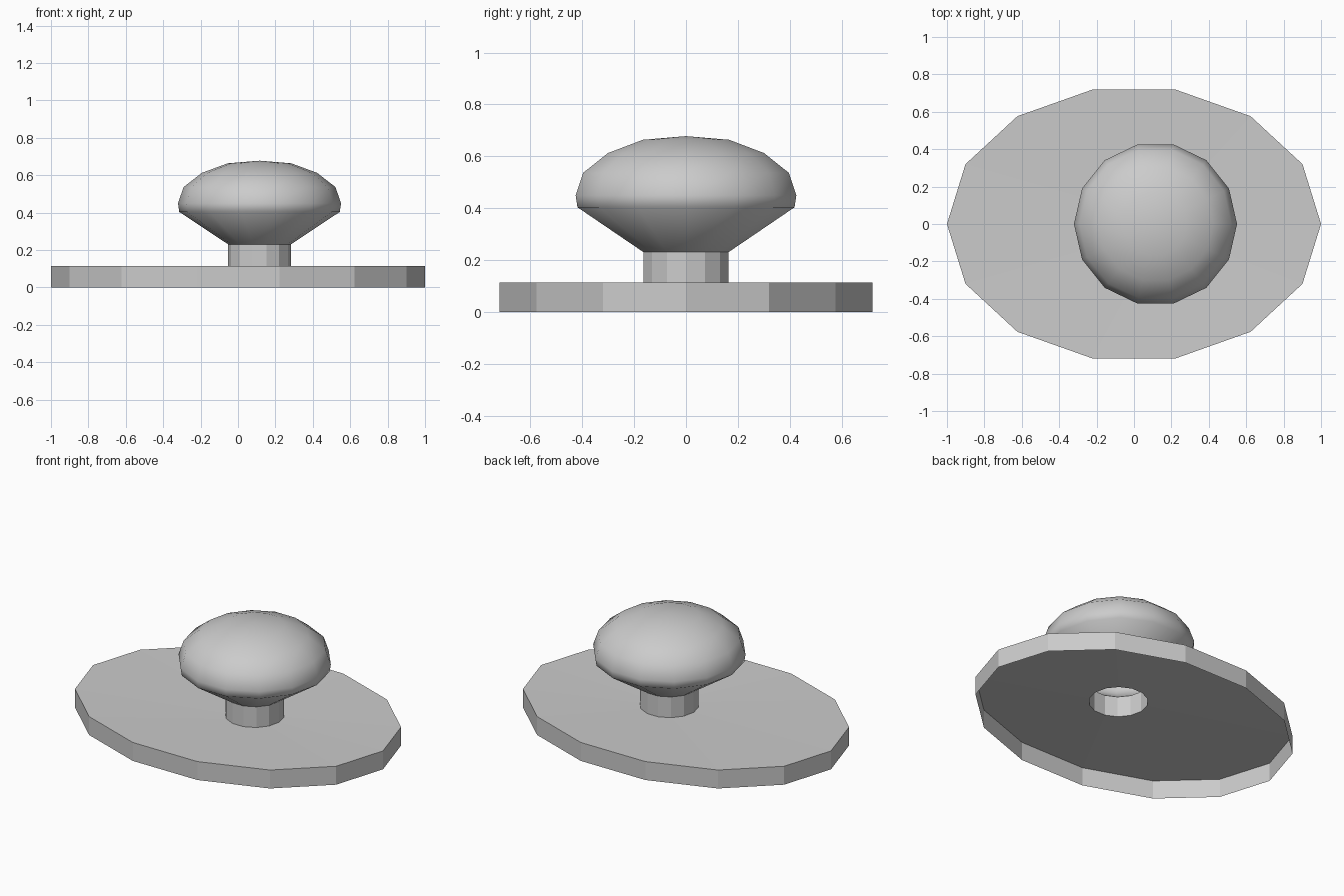
import bpy, bmesh, math

if "Cube" in bpy.data.objects:
    bpy.data.objects.remove(bpy.data.objects["Cube"])

SIDES = 14
CX = 0.115  # knob and stem axis


def lathe(name, rings, smooth=False, tip=None):
    """Skin a stack of rings (centre x, radius x, radius y, z)."""
    bm = bmesh.new()
    loops = []
    for cx, rx, ry, z in rings:
        loops.append([bm.verts.new((cx + rx * math.cos(math.tau * i / SIDES),
                                    ry * math.sin(math.tau * i / SIDES), z))
                      for i in range(SIDES)])
    for a, b in zip(loops, loops[1:]):
        for i in range(SIDES):
            j = (i + 1) % SIDES
            bm.faces.new((a[i], a[j], b[j], b[i]))
    if tip is not None:
        top = bm.verts.new((CX, 0, tip))
        for i in range(SIDES):
            bm.faces.new((loops[-1][i], loops[-1][(i + 1) % SIDES], top))
    for f in bm.faces:
        f.smooth = smooth
    mesh = bpy.data.meshes.new(name)
    bm.to_mesh(mesh)
    bm.free()
    obj = bpy.data.objects.new(name, mesh)
    bpy.context.collection.objects.link(obj)
    return obj


R = 0.168   # stem radius
DIP = 0.102  # the plate top dips slightly towards the stem

# Oval plate: a shell open underneath, with an off-centre hole
lathe("plate", [(0, 1, 0.737, 0), (0, 1, 0.737, 0.115), (CX, R, R, DIP)])

# Hollow stem
lathe("stem", [(CX, R, R, DIP), (CX, R, R, 0.231)])

# Rounded hollow knob
profile = [(R, 0.231), (0.429, 0.404), (0.436, 0.45),
           (0.406, 0.537), (0.308, 0.613), (0.17, 0.664)]
lathe("knob", [(CX, r, r, z) for r, z in profile], smooth=True, tip=0.678)
